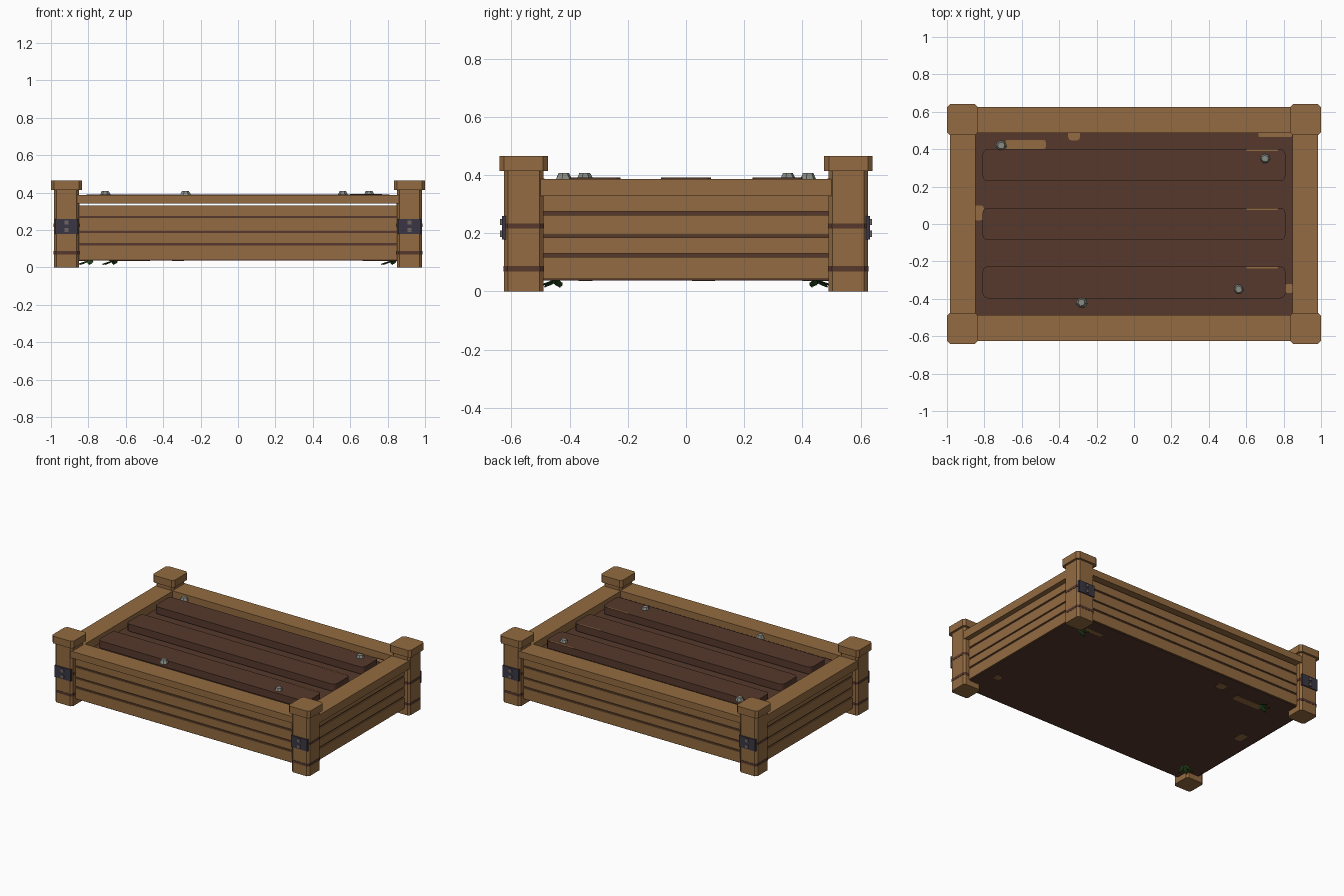
import bpy, bmesh, random
from math import pi, sin, cos
from mathutils import Vector, Matrix

random.seed(4)
cube = bpy.data.objects.get("Cube")
if cube:
    bpy.data.objects.remove(cube)


def material(name, rgb):
    m = bpy.data.materials.new(name)
    m.use_nodes = True
    m.diffuse_color = (*rgb, 1)
    m.node_tree.nodes["Principled BSDF"].inputs["Base Color"].default_value = (*rgb, 1)
    return m


WOOD = material("warm wood", (0.29, 0.145, 0.052))
SOIL = material("dark soil", (0.093, 0.040, 0.025))
METAL = material("dark metal", (0.042, 0.037, 0.056))
BOLT = material("bolt grey", (0.16, 0.13, 0.12))
STONE = material("pale stone", (0.25, 0.26, 0.23))
LEAF = material("leaf green", (0.028, 0.085, 0.017))


def finish(name, bm, mat):
    bmesh.ops.recalc_face_normals(bm, faces=bm.faces)
    mesh = bpy.data.meshes.new(name)
    bm.to_mesh(mesh)
    bm.free()
    mesh.materials.append(mat)
    ob = bpy.data.objects.new(name, mesh)
    bpy.context.collection.objects.link(ob)
    return ob


def box(name, x, y, z, mat, chamfer=0, segments=1):
    """Box from (min, max) ranges, with optional cut vertical corners."""
    bm = bmesh.new()
    bmesh.ops.create_cube(bm, size=1)
    for v in bm.verts:
        v.co = [r[0] if c < 0 else r[1] for c, r in zip(v.co, (x, y, z))]
    if chamfer:
        upright = [e for e in bm.edges if abs(e.verts[0].co.z - e.verts[1].co.z) > 1e-4]
        bmesh.ops.bevel(bm, geom=upright, offset=chamfer, segments=segments,
                        profile=0.5, affect='EDGES')
    return finish(name, bm, mat)


def around(c, half):
    return (c - half, c + half)


def span(side, a, b):
    return tuple(sorted((side * a, side * b)))


# Corner posts with caps, dark bands, brackets and bolts
PX, PY = 0.917, 0.558
for sx, sx_name in ((-1, "right"), (1, "left")):
    for sy, sy_name in ((-1, "front"), (1, "back")):
        tag = f"{sy_name}_{sx_name}"
        cx, cy = sx * PX, sy * PY
        box(f"post_{tag}", around(cx, 0.068), around(cy, 0.068), (0, 0.42), WOOD, 0.014)
        box(f"post_cap_{tag}", around(cx, 0.083), around(cy, 0.083),
            (0.415, 0.465), WOOD, 0.016)
        for i, z in enumerate((0.078, 0.225)):
            box(f"post_band_{tag}_{i}", around(cx, 0.0695), around(cy, 0.0695),
                around(z, 0.009), SOIL, 0.014)
        box(f"bracket_{tag}", around(cx, 0.062), span(sy, 0.60, 0.633),
            (0.178, 0.26), METAL)
        for i, z in enumerate((0.199, 0.239)):
            box(f"bolt_{tag}_{i}", around(cx, 0.011), span(sy, 0.62, 0.64),
                around(z, 0.011), BOLT)

# Top rails and side planks
PLANKS = ((0.043, 0.118), (0.13, 0.185), (0.195, 0.263), (0.275, 0.331))
for s, long_name, short_name in ((-1, "front", "right"), (1, "back", "left")):
    box(f"rail_{long_name}", (-0.86, 0.86), span(s, 0.487, 0.625), (0.341, 0.388), WOOD)
    box(f"rail_{short_name}", span(s, 0.848, 0.983), (-0.5, 0.5), (0.328, 0.386), WOOD)
    for i, z in enumerate(PLANKS):
        box(f"plank_{long_name}_{i}", (-0.86, 0.86), span(s, 0.55, 0.588), z, WOOD)
        box(f"plank_{short_name}_{i}", span(s, 0.91, 0.948), (-0.5, 0.5), z, WOOD)

# Soil bed and planting ridges
box("soil_bed", (-0.94, 0.94), (-0.58, 0.58), (0.038, 0.329), SOIL)
for i, y in enumerate((-0.312, 0, 0.315)):
    box(f"soil_ridge_{i}", (-0.81, 0.81), around(y, 0.086), (0.341, 0.391), SOIL, 0.03, 3)
    box(f"ridge_sliver_{i}", (0.6, 0.77), around(y + 0.08, 0.005),
        (0.388, 0.392), WOOD, 0.004)

# Wood patches showing on the top and underside of the soil
PATCHES = ((-0.58, 0.425, 0.11, 0.025), (-0.32, 0.475, 0.032, 0.028),
           (0.755, 0.48, 0.09, 0.016), (-0.83, 0.06, 0.028, 0.04),
           (0.83, -0.345, 0.024, 0.024))
for i, (x, y, w, h) in enumerate(PATCHES):
    for level, z in (("top", 0.330), ("under", 0.0375)):
        box(f"wood_patch_{level}_{i}", around(x, w), around(y, h),
            around(z, 0.002), WOOD, min(w, h) * 0.6, 2)

# Small faceted stones
for i, (x, y) in enumerate(((-0.71, 0.42), (0.7, 0.35), (-0.28, -0.42), (0.56, -0.35))):
    bm = bmesh.new()
    bmesh.ops.create_cone(bm, cap_ends=True, segments=7, radius1=0.031, radius2=0.019,
                          depth=0.024)
    for v in bm.verts:
        v.co.x *= random.uniform(0.88, 1.08)
        v.co.y *= random.uniform(0.88, 1.08)
    bmesh.ops.translate(bm, verts=bm.verts, vec=(x, y, 0.396))
    finish(f"stone_{i}", bm, STONE)

# Drooping leaf sprigs below the bed
def leaf_sprig(name, root, heading):
    bm = bmesh.new()
    for turn in (-0.8, 0, 0.8):
        a = heading + turn
        out, side = Vector((cos(a), sin(a), 0)), Vector((-sin(a), cos(a), 0))
        rows = []
        for t, width in ((0, 0.005), (0.4, 0.016), (0.75, 0.012), (1, 0.002)):
            mid = Vector(root) + out * 0.07 * t - Vector((0, 0, 0.026 * t ** 0.8))
            rows.append([bm.verts.new(mid + side * width * k + Vector((0, 0, lift)))
                         for k, lift in ((-1, 0), (0, 0.004), (1, 0), (0, -0.003))])
        for a_row, b_row in zip(rows, rows[1:]):
            for k in range(4):
                n = (k + 1) % 4
                bm.faces.new((a_row[k], a_row[n], b_row[n], b_row[k]))
        bm.faces.new(rows[0])
        bm.faces.new(rows[-1])
    finish(name, bm, LEAF)


for i, (x, y) in enumerate(((0.835, 0.445), (-0.655, 0.445), (-0.785, -0.445))):
    leaf_sprig(f"leaf_sprig_{i}", (x, y, 0.042), pi * 0.8 if y > 0 else -pi * 0.8)
